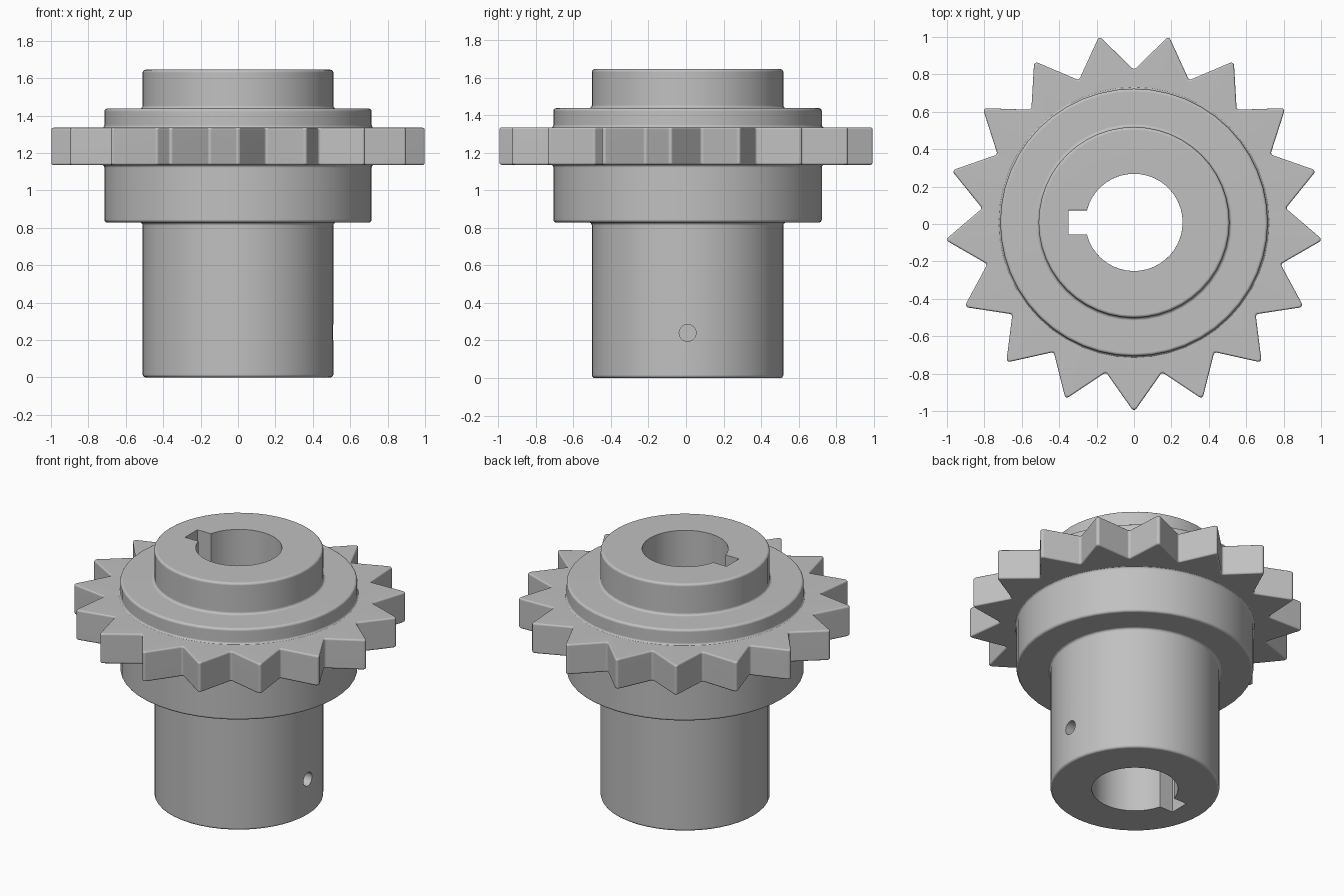
import bpy, bmesh, math
from mathutils import Vector, Matrix

if "Cube" in bpy.data.objects:
    bpy.data.objects.remove(bpy.data.objects["Cube"])

TEETH = 17
CENTRE = Vector((0, 0.0085, 0))

steel = bpy.data.materials.new("steel grey")
steel.use_nodes = True
GREY = (0.53, 0.53, 0.53, 1)
steel.diffuse_color = GREY
steel.node_tree.nodes["Principled BSDF"].inputs["Base Color"].default_value = GREY


def polar(radius, angle):
    return Vector((radius * math.cos(angle), radius * math.sin(angle)))


def round_corner(prev, corner, nxt, radius, steps=4):
    """Replace a 2D corner by a tangent arc."""
    a, b = (prev - corner).normalized(), (nxt - corner).normalized()
    half = a.angle(b) / 2
    mid = corner + (a + b).normalized() * radius / math.sin(half)
    start = corner + a * radius / math.tan(half) - mid
    end = corner + b * radius / math.tan(half) - mid
    sweep = start.angle_signed(end)
    return [mid + Matrix.Rotation(-sweep * i / steps, 2) @ start for i in range(steps + 1)]


def make_object(name, bm):
    bmesh.ops.recalc_face_normals(bm, faces=bm.faces)
    mesh = bpy.data.meshes.new(name)
    bm.to_mesh(mesh)
    bm.free()
    mesh.materials.append(steel)
    obj = bpy.data.objects.new(name, mesh)
    obj.location = CENTRE
    bpy.context.collection.objects.link(obj)
    return obj


def loft(name, loops, closed=False):
    """Skin a stack of equal loops, capped at the ends or joined into a ring."""
    bm = bmesh.new()
    rings = [[bm.verts.new(p) for p in loop] for loop in loops]
    n = len(rings[0])
    pairs = list(zip(rings, rings[1:]))
    if closed:
        pairs.append((rings[-1], rings[0]))
    else:
        bm.faces.new(rings[0])
        bm.faces.new(rings[-1])
    for low, high in pairs:
        for i in range(n):
            j = (i + 1) % n
            bm.faces.new((low[i], low[j], high[j], high[i]))
    return make_object(name, bm)


def flat_loop(points, z):
    return [(p.x, p.y, z) for p in points]


def activate(obj):
    bpy.ops.object.select_all(action='DESELECT')
    obj.select_set(True)
    bpy.context.view_layer.objects.active = obj


def cut(obj, cutter):
    mod = obj.modifiers.new("cut", 'BOOLEAN')
    mod.operation, mod.solver, mod.object = 'DIFFERENCE', 'EXACT', cutter
    cutter.hide_render = True
    cutter.hide_set(True)


def bevel(obj, width):
    mod = obj.modifiers.new("soft edges", 'BEVEL')
    mod.width, mod.segments = width, 4
    mod.limit_method, mod.angle_limit = 'ANGLE', math.radians(40)


def finish(obj):
    activate(obj)
    for mod in list(obj.modifiers):
        bpy.ops.object.modifier_apply(modifier=mod.name)
    bpy.ops.object.shade_smooth_by_angle(angle=math.radians(30))
    obj.modifiers.new("flat face normals", 'WEIGHTED_NORMAL').keep_sharp = True


# Stepped hub: hub, collar, web hidden in the sprocket, collar, upper hub
HUB, COLLAR, WEB = 0.51, 0.715, 0.78
corners = [Vector(p) for p in (
    (0, 0), (HUB, 0), (HUB, 0.828), (COLLAR, 0.828), (COLLAR, 1.137), (WEB, 1.137),
    (WEB, 1.333), (COLLAR, 1.333), (COLLAR, 1.437), (HUB, 1.437), (HUB, 1.645), (0, 1.645))]
profile = []
for before, corner, after in zip(corners, corners[1:], corners[2:]):
    profile += round_corner(before, corner, after, 0.016)
SIDES = 48
hub = loft("stepped_hub", [
    flat_loop([polar(p.x, math.tau * i / SIDES) for i in range(SIDES)], p.y) for p in profile])

# Bore with a keyway on the -x side
BORE, KEY = 0.26, 0.065
gap = math.asin(KEY / BORE)
arc = 40
bore_outline = [polar(BORE, math.pi + gap + (math.tau - 2 * gap) * i / arc) for i in range(arc + 1)]
bore_outline += [Vector((-0.35, KEY)), Vector((-0.35, -KEY))]
bore = loft("bore_cutter", [flat_loop(bore_outline, z) for z in (-0.2, 1.9)])
cut(hub, bore)
bevel(hub, 0.008)

# Set screw hole through the +x wall of the lower hub
bm = bmesh.new()
bmesh.ops.create_cone(bm, cap_ends=True, segments=24, radius1=0.045, radius2=0.045, depth=0.5,
                      matrix=Matrix.Translation((0.4, 0, 0.24)) @ Matrix.Rotation(math.pi / 2, 4, 'Y'))
hole = make_object("screw_hole_cutter", bm)
cut(hub, hole)
finish(hub)

# Toothed ring with rounded tips and roots
tips = [polar(1.0137 if i % 2 == 0 else 0.815, -math.pi / 2 + math.pi * i / TEETH)
        for i in range(2 * TEETH)]
outline = []
for i, corner in enumerate(tips):
    outline += round_corner(tips[i - 1], corner, tips[(i + 1) % len(tips)], 0.015)
inner = [p.normalized() * 0.6 for p in outline]
ring = loft("sprocket_teeth", [
    flat_loop(outline, 1.135), flat_loop(outline, 1.335),
    flat_loop(inner, 1.335), flat_loop(inner, 1.135)], closed=True)
bevel(ring, 0.012)
finish(ring)

# Cutters are no longer needed
for cutter in (bore, hole):
    bpy.data.objects.remove(cutter)
